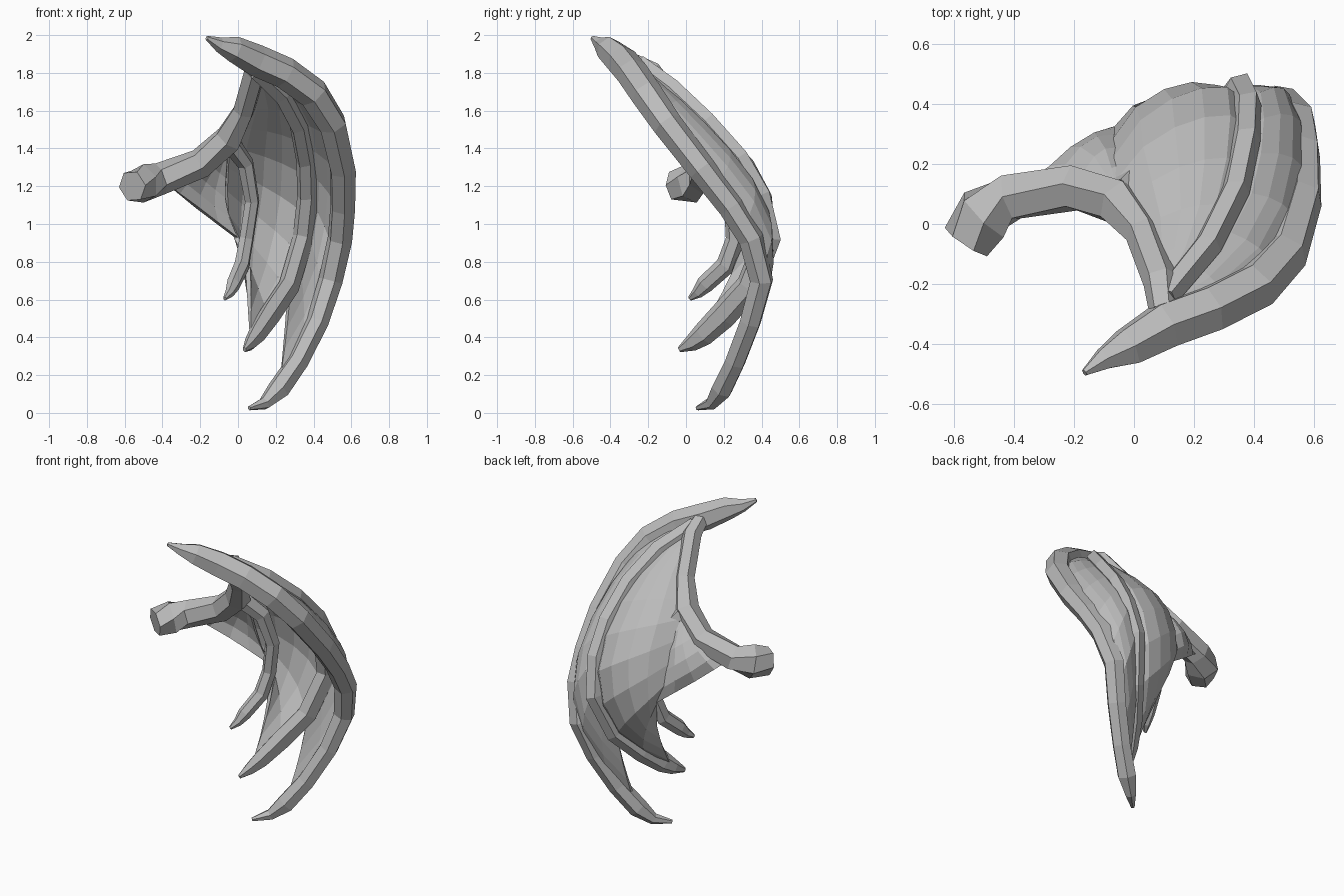
import bpy, math
from mathutils import Vector

cube = bpy.data.objects.get("Cube")
if cube:
    bpy.data.objects.remove(cube, do_unlink=True)

# One flat stone-grey colour
GREY = (0.5, 0.5, 0.5, 1)
mat = bpy.data.materials.new("wing grey")
mat.use_nodes = True
mat.diffuse_color = GREY
bsdf = mat.node_tree.nodes["Principled BSDF"]
bsdf.inputs["Base Color"].default_value = GREY
bsdf.inputs["Roughness"].default_value = 0.8

CENTRE = Vector((0, -0.3, 1.1))   # the wing cups around this point


def make(name, verts, faces):
    me = bpy.data.meshes.new(name)
    me.from_pydata(verts, [], faces)
    me.materials.append(mat)
    ob = bpy.data.objects.new(name, me)
    bpy.context.collection.objects.link(ob)
    return ob


def bone(name, path, radii, depth=1.25, ref=None, sides=6):
    """Faceted limb: a six-sided section swept along a path."""
    pts = [Vector(p) for p in path]
    verts, faces = [], []
    for i, p in enumerate(pts):
        t = (pts[min(i + 1, len(pts) - 1)] - pts[max(i - 1, 0)]).normalized()
        out = Vector(ref) if ref else p - CENTRE
        out = (out - t * out.dot(t)).normalized()
        side = t.cross(out)
        for k in range(sides):
            a = math.tau * (k + 0.5) / sides
            verts.append(p + side * math.cos(a) * radii[i] + out * math.sin(a) * radii[i] * depth)
    for i in range(len(pts) - 1):
        for k in range(sides):
            a, b = i * sides + k, i * sides + (k + 1) % sides
            faces.append((a, b, b + sides, a + sides))
    faces.append(tuple(reversed(range(sides))))
    faces.append(tuple(range(len(verts) - sides, len(verts))))
    return make(name, verts, faces)


def sample(path, t):
    """Point at a fraction of the length of a path."""
    pts = [Vector(p) for p in path]
    lens = [(b - a).length for a, b in zip(pts, pts[1:])]
    d = t * sum(lens)
    for a, b, n in zip(pts, pts[1:], lens):
        if d <= n:
            return a.lerp(b, d / n)
        d -= n
    return pts[-1]


def web(name, rail_a, rail_b, bulge, rows=9, cols=5):
    """Skin stretched between two rails, bulging away from the hollow."""
    verts, faces = [], []
    for i in range(rows + 1):
        for j in range(cols + 1):
            u, v = i / rows, j / cols
            arch = max(0, math.sin(math.pi * v)) ** 0.7
            p = sample(rail_a, u).lerp(sample(rail_b, u), v)
            out = p - CENTRE
            out.z *= 0.4
            verts.append(p + out.normalized() * bulge * arch * min(1, 2 * u, 0.2 + 3 * (1 - u)))
    w = cols + 1
    for i in range(rows):
        for j in range(cols):
            a = i * w + j
            faces.append((a, a + 1, a + w + 1, a + w))
    ob = make(name, verts, faces)
    mod = ob.modifiers.new("thickness", 'SOLIDIFY')
    mod.thickness = 0.025
    mod.offset = 0
    return ob


# Paths of the limbs
arm = [(-0.56, -0.06, 1.2), (-0.5, 0.03, 1.215), (-0.41, 0.09, 1.24), (-0.2, 0.12, 1.32),
       (-0.05, 0.07, 1.45), (0.03, -0.03, 1.6), (0.09, -0.19, 1.81), (0.1, -0.29, 1.86)]
lead = [(-0.165, -0.495, 1.985), (-0.1, -0.45, 1.95), (-0.02, -0.41, 1.925), (0.1, -0.34, 1.865),
        (0.25, -0.285, 1.8), (0.4, -0.21, 1.69), (0.5, -0.1, 1.53), (0.555, 0.085, 1.29),
        (0.555, 0.24, 1.09), (0.54, 0.345, 0.92), (0.49, 0.4, 0.7), (0.42, 0.34, 0.48),
        (0.315, 0.26, 0.27), (0.215, 0.19, 0.125), (0.14, 0.135, 0.05), (0.06, 0.06, 0.025)]
middle = [(0.1, -0.25, 1.83), (0.24, -0.08, 1.7), (0.33, 0.1, 1.53), (0.365, 0.27, 1.34),
          (0.37, 0.38, 1.15), (0.345, 0.435, 0.93), (0.27, 0.335, 0.67), (0.17, 0.2, 0.52),
          (0.1, 0.09, 0.415), (0.065, 0.03, 0.37), (0.035, -0.035, 0.335)]
inner = [(-0.04, 0.1, 1.43), (0.04, 0.19, 1.32), (0.075, 0.25, 1.12), (0.045, 0.26, 0.92),
         (0.02, 0.21, 0.78), (-0.025, 0.1, 0.68), (-0.045, 0.06, 0.635), (-0.07, 0.02, 0.605)]
# Skin seam running behind the inner finger
seam = [(-0.05, 0.12, 1.44), (-0.06, 0.23, 1.28), (-0.07, 0.31, 1.08), (-0.01, 0.33, 0.93), (0.05, 0.27, 0.82)]

# Limbs
bone("arm", arm, [0.085, 0.105, 0.085, 0.08, 0.08, 0.06, 0.06, 0.05], 1.0, (0.3, 1, 0.6))
bone("leading_finger", lead, [0.012, 0.04, 0.07, 0.085, 0.085, 0.085, 0.08, 0.075,
                              0.07, 0.068, 0.065, 0.06, 0.058, 0.06, 0.035, 0.012], 1.0)
bone("middle_finger", middle, [0.045, 0.05, 0.05, 0.05, 0.05, 0.05, 0.05, 0.05, 0.042, 0.03, 0.01], 1.5)
bone("inner_finger", inner, [0.05, 0.045, 0.04, 0.04, 0.042, 0.038, 0.025, 0.01])

# Skin between the limbs
web("outer_web", lead[3:14], middle[:7], 0.075)
web("middle_web", arm[6:4:-1] + seam, middle[:10], 0.12)
web("inner_web", arm[4:1:-1], seam[:4], 0.05, rows=5, cols=4)
